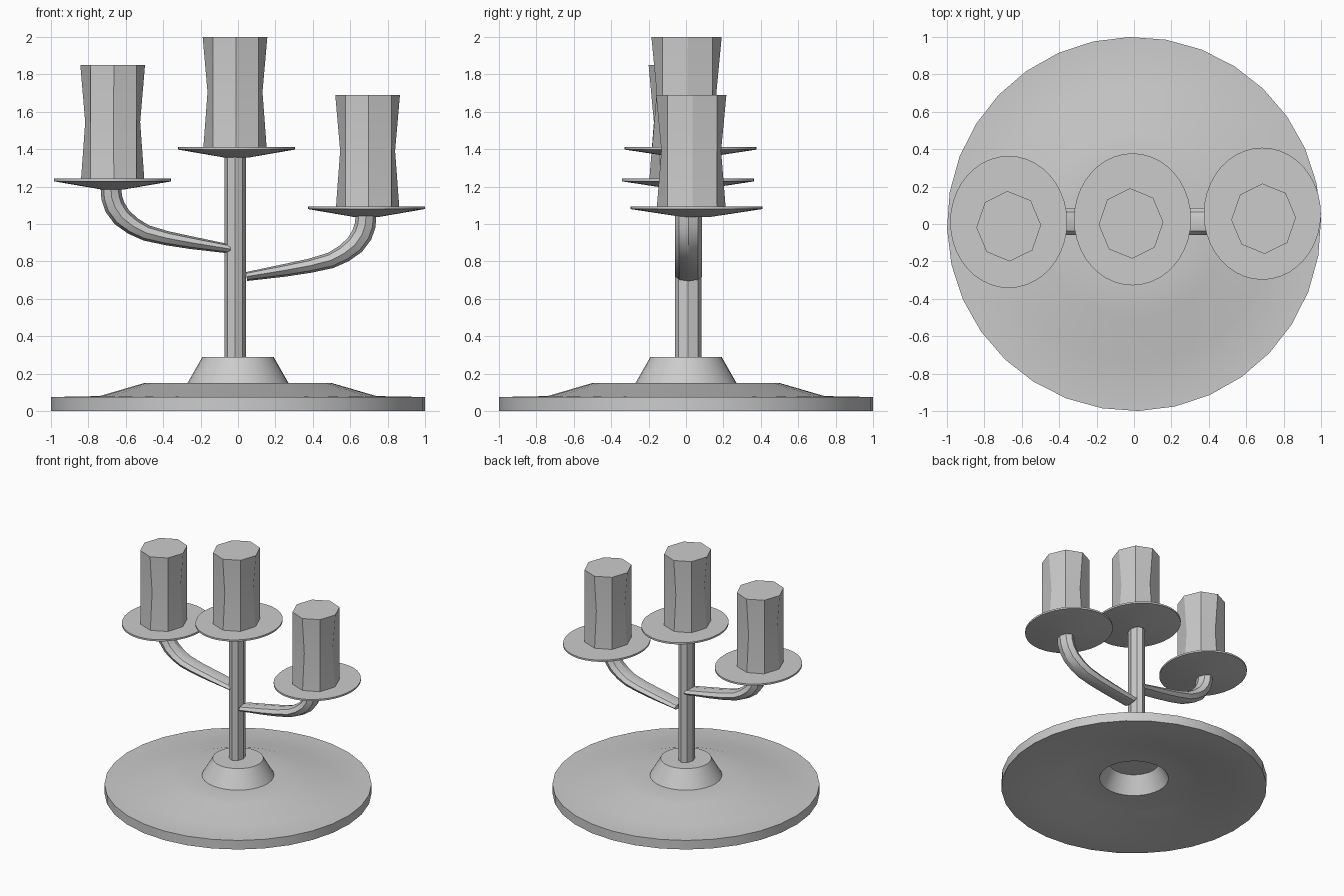
import bpy, bmesh, math
from mathutils import Vector

if "Cube" in bpy.data.objects:
    bpy.data.objects.remove(bpy.data.objects["Cube"])


def skin(name, rings, caps=True):
    """Join successive rings of points into a surface."""
    bm = bmesh.new()
    rows = [[bm.verts.new(p) for p in ring] for ring in rings]
    n = len(rows[0])
    for a, b in zip(rows, rows[1:]):
        for i in range(n):
            j = (i + 1) % n
            bm.faces.new((a[i], a[j], b[j], b[i]))
    if caps:
        bm.faces.new(rows[0][::-1])
        bm.faces.new(rows[-1])
    bmesh.ops.recalc_face_normals(bm, faces=bm.faces)
    mesh = bpy.data.meshes.new(name)
    bm.to_mesh(mesh)
    bm.free()
    ob = bpy.data.objects.new(name, mesh)
    bpy.context.collection.objects.link(ob)
    bpy.ops.object.select_all(action='DESELECT')
    ob.select_set(True)
    bpy.context.view_layer.objects.active = ob
    bpy.ops.object.shade_smooth_by_angle(angle=math.radians(30))
    return ob


def ring(cx, cy, z, rx, ry, sides, pinch=1.0, turn=0.0):
    """Elliptical ring; every second corner may be pulled inwards."""
    pts = []
    for i in range(sides):
        a = 2 * math.pi * i / sides + turn
        k = pinch if i % 2 == 0 else 1.0
        pts.append((cx + k * rx * math.cos(a), cy + k * ry * math.sin(a), z))
    return pts


# Stepped base, hollow underneath
base_profile = [(.19, .215), (.26, .075), (.5, .07), (.735, 0), (1, 0),
                (1, .075), (.74, .08), (.5, .15), (.27, .15), (.19, .29)]
skin("base", [ring(0, 0, z, r, r, 32, turn=math.radians(1.4))
              for r, z in base_profile])

# Central stem
skin("stem", [ring(-.015, .012, z, .057, .072, 8) for z in (.28, 1.37)])


# Drip dishes and candles: dish centre, candle centre, dish underside z, candle top z
def holder(name, dish, candle, z, top):
    skin(name + "_dish", [ring(*dish, z + h, .313 * k, .353 * k, 40)
                          for k, h in ((.2, 0), (1, .043), (1, .057))])
    mid = (z + .055 + top) / 2
    skin(name + "_candle", [ring(*candle, h, .173, .188, 8, p, math.radians(2))
                            for h, p in ((z + .05, .98), (mid, .85), (top, 1))])


holder("centre", (-.008, .025), (-.016, .003), 1.355, 2.0)
holder("left", (-.67, .011), (-.67, -.012), 1.185, 1.85)
holder("right", (.686, .055), (.693, .028), 1.037, 1.69)

# Curved arms: x, z along the path and half thickness
ARM = [(.04, .866, .024), (.25, .90, .034), (.38, .924, .038), (.49, .952, .043),
       (.56, .988, .048), (.62, 1.035, .053), (.658, 1.09, .056),
       (.675, 1.14, .056), (.68, 1.2, .055)]


def arm(name, side, dx, dz):
    path = [Vector((side * x + dx, .014, z + dz)) for x, z, _ in ARM]
    rings = []
    for i, p in enumerate(path):
        t = (path[min(i + 1, len(path) - 1)] - path[max(i - 1, 0)]).normalized()
        across = Vector((-t.z, 0, t.x)) * ARM[i][2]
        rings.append([p + across * math.cos(a) + Vector((0, .072, 0)) * math.sin(a)
                      for a in (math.pi * k / 4 for k in range(8))])
    skin(name, rings)


arm("left_arm", -1, 0, 0)
arm("right_arm", 1, .005, -.147)
